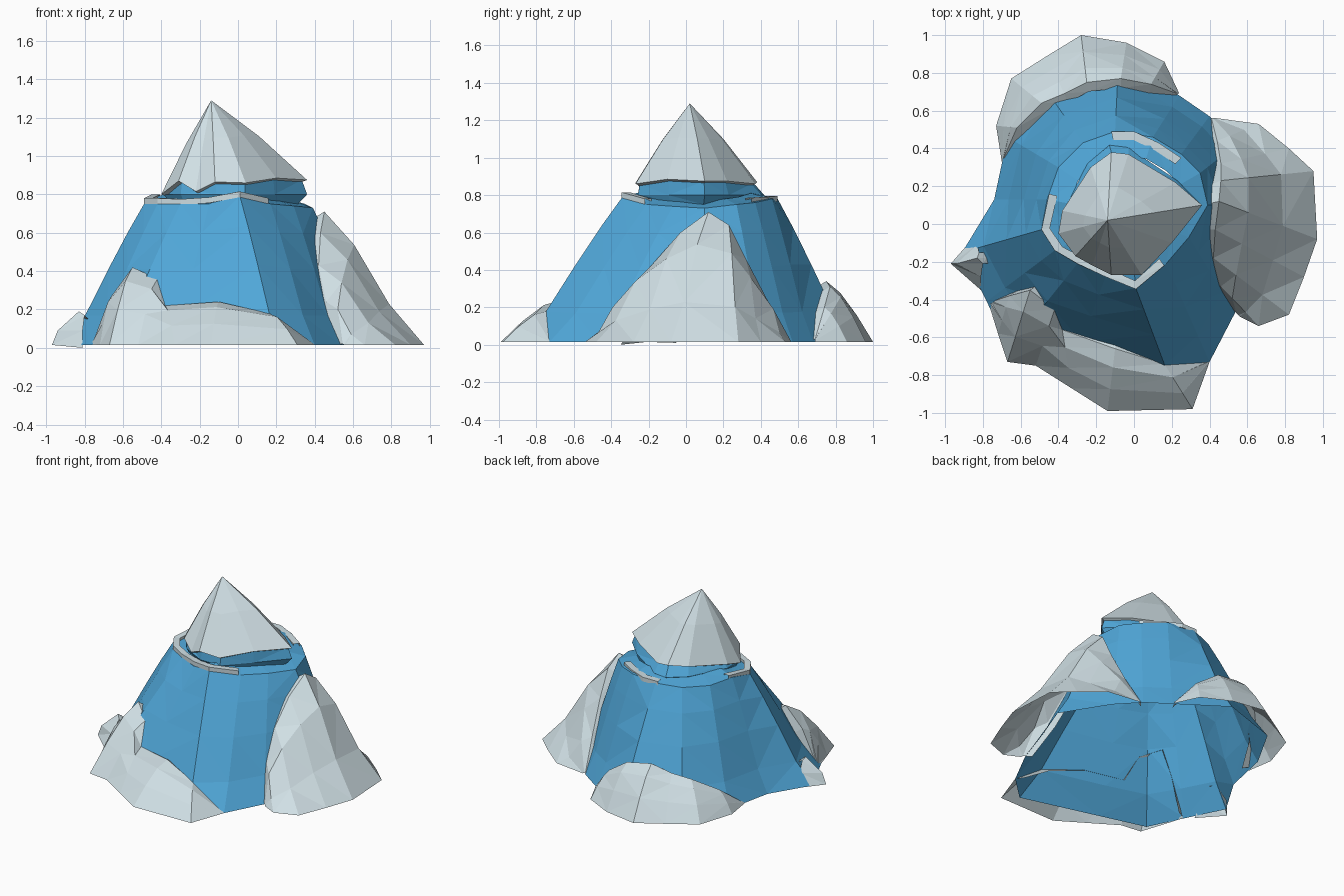
import bpy, bmesh
from mathutils import Vector as V

if "Cube" in bpy.data.objects:
    bpy.data.objects.remove(bpy.data.objects["Cube"])


def material(name, rgb):
    m = bpy.data.materials.new(name)
    m.diffuse_color = (*rgb, 1)
    m.use_nodes = True
    m.node_tree.nodes["Principled BSDF"].inputs["Base Color"].default_value = m.diffuse_color
    return m


BLUE = material("blue_slope", (0.08, 0.385, 0.69))
SNOW = material("pale_grey_snow", (0.63, 0.74, 0.78))


def loft(name, rows, mat, closed=False, tip=None):
    """Skin rows of equal point count; optionally close rows and fan to a tip."""
    bm = bmesh.new()
    vr = [[bm.verts.new(p) for p in r] for r in rows]
    n = len(vr[0])
    span = range(n if closed else n - 1)
    for a, b in zip(vr, vr[1:]):
        for i in span:
            j = (i + 1) % n
            bm.faces.new((a[i], a[j], b[j], b[i]))
    if tip:
        t = bm.verts.new(tip)
        for i in span:
            bm.faces.new((vr[-1][i], vr[-1][(i + 1) % n], t))
    bmesh.ops.remove_doubles(bm, verts=bm.verts[:], dist=0.002)
    bmesh.ops.triangulate(bm, faces=[f for f in bm.faces if len(f.verts) > 3])
    bmesh.ops.recalc_face_normals(bm, faces=bm.faces[:])
    me = bpy.data.meshes.new(name)
    bm.to_mesh(me)
    bm.free()
    ob = bpy.data.objects.new(name, me)
    bpy.context.collection.objects.link(ob)
    me.materials.append(mat)
    return ob


MID = V((-.03, .05, 0))


def shrink(p, k, z):
    """Pull a point towards the mountain axis and set its height."""
    return V((MID.x + (p.x - MID.x) * k, MID.y + (p.y - MID.y) * k, z))


# Mountain body: hollow slopes running under the drifts, with a flat shelf on top
foot = [(-.33, -.75), (.22, -.90), (.40, -.73), (.535, -.47), (.74, .10), (.54, .42),
        (.40, .57), (.24, .68), (-.08, .90), (-.5, .76), (-.67, .46), (-.74, .13),
        (-.91, -.15), (-.78, -.41), (-.66, -.66)]
rim = [(-.15, -.28, .75), (.01, -.34, .79), (.17, -.21, .75), (.29, -.07, .74),
       (.39, .1, .73), (.35, .27, .75), (.25, .37, .76), (.1, .46, .78),
       (-.1, .49, .78), (-.27, .43, .77), (-.4, .3, .77), (-.46, .13, .78),
       (-.49, -.03, .75), (-.42, -.14, .75), (-.3, -.21, .75)]
foot = [V((x, y, .015)) for x, y in foot]
rim = [V(p) for p in rim]
rows = []
for side, h in ((0, 0), (.27, .21), (.56, .54), (.8, .8), (1, 1)):
    rows.append([V((f.x + (r.x - f.x) * side, f.y + (r.y - f.y) * side,
                    f.z + (r.z - f.z) * h)) for f, r in zip(foot, rim)])
rows.append([shrink(r, .72, r.z + .03) for r in rim])
loft("mountain_body", rows, BLUE, closed=True)

# Snow cap with a ragged lower edge, and the blue collar beneath it
edge = [V(p) for p in [(-.12, -.27, .865), (.04, -.27, .86), (.2, -.1, .885),
                       (.36, .1, .875), (.22, .22, .875), (-.03, .37, .86),
                       (-.12, .38, .87), (-.23, .30, .86), (-.38, .07, .83),
                       (-.40, -.05, .80), (-.31, -.17, .87), (-.22, -.22, .815)]]
peak = V((-.14, .02, 1.29))
under = [shrink(p, .9, p.z - .015) for p in edge]
middle = [p.lerp(peak, .5) + V((0, 0, .02)) for p in edge]
loft("snow_cap", [under, edge, middle], SNOW, closed=True, tip=peak)
flare = [1.0 + .16 * max(0, p.y) / .38 for p in edge]
loft("collar", [[shrink(p, .88, .75) for p in edge],
                [shrink(p, .96 * f, .80) for p, f in zip(edge, flare)],
                [shrink(p, .93, p.z) for p in edge]], BLUE, closed=True)


# Snow drifts: hollow sheets from ground line to crest, with a tucked inner rim
def drift(name, base, crest, low, high, tuck=.05):
    base = [V((x, y, .015)) for x, y in base]
    crest = [V(p) for p in crest]
    out = [base]
    for t, bulge in ((.35, low), (.7, high)):
        out.append([b.lerp(c, t) + V((0, 0, bulge * min(1, c.z / .3)))
                    for b, c in zip(base, crest)])
    out.append(crest)
    inner = []
    for c in crest:
        d = V((-.05 - c.x, -c.y, 0)).normalized() * tuck
        inner.append(c + d - V((0, 0, min(.03, c.z - .015))))
    out.append(inner)
    return loft(name, out, SNOW)


drift("right_drift",
      [(.44, .56), (.66, .53), (.82, .40), (.95, .28), (.97, -.08), (.90, -.28),
       (.82, -.48), (.66, -.54), (.56, -.49)],
      [(.41, .56, .02), (.44, .44, .23), (.46, .32, .46), (.46, .23, .64),
       (.45, .12, .71), (.43, -.03, .60), (.42, -.18, .43), (.46, -.33, .24),
       (.54, -.47, .02)], -.03, .035)
drift("front_drift",
      [(-.77, -.42), (-.72, -.58), (-.67, -.73), (-.52, -.75), (-.33, -.87),
       (-.14, -.99), (.31, -.98), (.40, -.73)],
      [(-.75, -.41, .03), (-.66, -.38, .27), (-.55, -.35, .42), (-.42, -.45, .36),
       (-.38, -.56, .22), (-.1, -.66, .24), (.16, -.74, .18), (.39, -.73, .02)], .04, .05)
drift("back_drift",
      [(-.70, .33), (-.73, .52), (-.65, .77), (-.46, .89), (-.28, 1.0), (-.04, .96),
       (.16, .86), (.24, .69)],
      [(-.69, .35, .03), (-.62, .51, .16), (-.49, .64, .25), (-.37, .69, .28),
       (-.25, .75, .34), (-.07, .77, .31), (.09, .74, .2), (.23, .69, .03)], .03, .035)
# Small boulder on the left
loft("left_drift",
     [[(-.83, -.05, .01), (-.97, -.21, .015), (-.81, -.35, 0)],
      [(-.83, -.11, .10), (-.94, -.21, .09), (-.81, -.28, .09)],
      [(-.82, -.15, .17), (-.83, -.18, .19), (-.80, -.21, .17)],
      [(-.78, -.15, .14), (-.78, -.18, .15), (-.77, -.21, .14)]], SNOW)


# Thin snow ledges along the shelf rim
def ledge(name, path, w=.045, h=.03):
    path = [V(p) for p in path]
    inn = [p + (MID - V((p.x, p.y, 0))).normalized() * w for p in path]
    up = V((0, 0, h))
    loft(name, [path, [p + up for p in path], [p + up for p in inn], inn, path], SNOW)


ledge("front_ledge", [(-.45, .16, .77), (-.49, -.03, .75), (-.42, -.14, .75),
                      (-.30, -.21, .745), (-.15, -.28, .755), (.01, -.345, .785),
                      (.16, -.22, .75)])
ledge("back_ledge", [(.25, .35, .755), (.13, .43, .76), (0, .49, .765), (-.12, .49, .765)])
